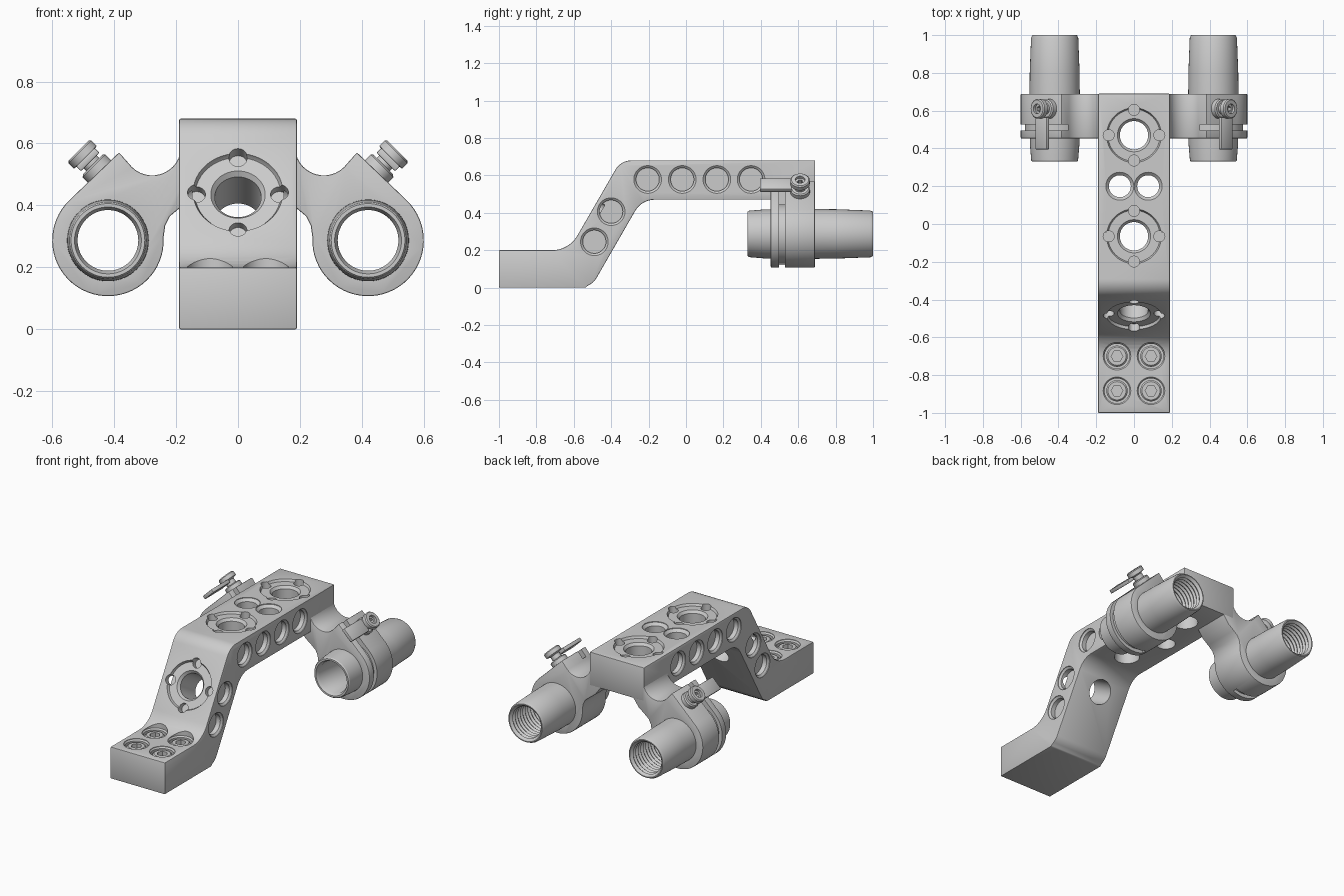
import bpy, bmesh
from math import sin, cos, tan, pi, radians
from mathutils import Vector, Matrix

if "Cube" in bpy.data.objects:
    bpy.data.objects.remove(bpy.data.objects["Cube"])


def finish(bm, name):
    bmesh.ops.remove_doubles(bm, verts=bm.verts, dist=1e-6)
    bmesh.ops.recalc_face_normals(bm, faces=bm.faces)
    me = bpy.data.meshes.new(name)
    bm.to_mesh(me)
    bm.free()
    ob = bpy.data.objects.new(name, me)
    bpy.context.collection.objects.link(ob)
    return ob


def activate(ob):
    bpy.ops.object.select_all(action='DESELECT')
    ob.select_set(True)
    bpy.context.view_layer.objects.active = ob


def prism(name, pts, place, a, b):
    """Extrude a 2D outline; place(u, v, t) gives the 3D point."""
    bm = bmesh.new()
    r0, r1 = ([bm.verts.new(place(u, v, t)) for u, v in pts] for t in (a, b))
    n = len(pts)
    bm.faces.new(r0)
    bm.faces.new(r1[::-1])
    for i in range(n):
        j = (i + 1) % n
        bm.faces.new((r0[i], r0[j], r1[j], r1[i]))
    return finish(bm, name)


def revolve(name, prof, origin, axis, n=48, closed=False):
    """Spin (radius, height) points about an axis."""
    rot = Vector(axis).to_track_quat('Z', 'Y').to_matrix()
    o = Vector(origin)
    bm = bmesh.new()
    rings = []
    for r, h in prof:
        if r == 0:
            rings.append([bm.verts.new(o + rot @ Vector((0, 0, h)))] * n)
        else:
            rings.append([bm.verts.new(o + rot @ Vector((r * cos(2 * pi * k / n), r * sin(2 * pi * k / n), h)))
                          for k in range(n)])
    for i in range(len(rings) - (0 if closed else 1)):
        p, q = rings[i], rings[(i + 1) % len(rings)]
        for k in range(n):
            m = (k + 1) % n
            vs = list(dict.fromkeys((p[k], p[m], q[m], q[k])))
            if len(vs) > 2:
                bm.faces.new(vs)
    return finish(bm, name)


def rod(r, lo, hi, origin, axis, n=32):
    return revolve("cutter", [(0, lo), (r, lo), (r, hi), (0, hi)], origin, axis, n)


def box(name, size, centre, rot=Matrix()):
    bm = bmesh.new()
    bmesh.ops.create_cube(bm, size=1, matrix=Matrix.Translation(centre) @ rot @ Matrix.Diagonal((*size, 1)))
    return finish(bm, name)


def cut(ob, cutter):
    mod = ob.modifiers.new("cut", 'BOOLEAN')
    mod.operation, mod.solver, mod.object = 'DIFFERENCE', 'EXACT', cutter
    activate(ob)
    bpy.ops.object.modifier_apply(modifier=mod.name)
    bpy.data.objects.remove(cutter)


def bevel(ob, width, seg=2):
    mod = ob.modifiers.new("edge", 'BEVEL')
    mod.width, mod.segments, mod.limit_method = width, seg, 'ANGLE'
    mod.angle_limit = radians(40)
    activate(ob)
    bpy.ops.object.modifier_apply(modifier=mod.name)


def smooth(ob):
    activate(ob)
    bpy.ops.object.shade_smooth_by_angle(angle=radians(30))


def mirror(ob):
    mod = ob.modifiers.new("mirror", 'MIRROR')
    mod.use_mirror_merge = False
    smooth(ob)


def fillet(corners, steps=8):
    """Round each (x, y, radius) corner with an arc."""
    out = []
    for i, (x, y, r) in enumerate(corners):
        p = Vector((x, y))
        if r == 0:
            out.append((x, y))
            continue
        d0 = (Vector(corners[i - 1][:2]) - p).normalized()
        d1 = (Vector(corners[(i + 1) % len(corners)][:2]) - p).normalized()
        half = d0.angle(d1) / 2
        c = p + (d0 + d1).normalized() * (r / sin(half))
        a, b = p + d0 * (r / tan(half)) - c, p + d1 * (r / tan(half)) - c
        out += [tuple(c + a.lerp(b, k / steps).normalized() * r) for k in range(steps + 1)]
    return out


# Cranked arm
outline = fillet([(-1, .005, 0), (-.505, .005, .09), (-.237, .47, .12), (.69, .47, 0), (.69, .68, 0),
                  (-.349, .68, .1), (-.626, .2, .155), (-1, .2, 0)])
arm = prism("arm", [(u, max(v, 0) if v > .01 else 0) for u, v in outline], lambda u, v, t: (t, u, v), -.19, .19)
bevel(arm, .005)

# Ported sockets: counterbore, through bore and four pin holes each
for origin, n, side in [((0, .47, .68), (0, 0, 1), (0, 1, 0)),
                        ((0, -.065, .68), (0, 0, 1), (0, 1, 0)),
                        ((0, -.486, .442), (0, -.866, .5), (0, .5, .866))]:
    cut(arm, revolve("cutter", [(0, .1), (.145, .1), (.145, .0), (.138, -.014), (.088, -.014),
                                (.075, -.03), (.075, -.3), (0, -.3)], origin, n))
    for a in range(4):
        d = Vector((cos(a * pi / 2), 0, 0)) + Vector(side) * sin(a * pi / 2)
        cut(arm, rod(.029, -.045, .1, Vector(origin) + d * .134, n, 24))

# Paired through holes, blind side pockets
rim = [(0, .05), (.074, .05), (.074, -.004)]
for s in (-1, 1):
    cut(arm, revolve("cutter", rim + [(.058, -.02), (.058, -.3), (0, -.3)], (s * .075, .2, .68), (0, 0, 1)))
    for y, z in [(-.205, .578), (-.02, .578), (.165, .578), (.348, .578), (-.4, .406), (-.49, .245)]:
        cut(arm, revolve("cutter", rim + [(.062, -.014), (.062, -.042), (0, -.042)], (s * .19, y, z), (s, 0, 0)))

# Mounting screws in the foot
for x in (-.09, .09):
    for y in (-.7, -.883):
        cut(arm, revolve("cutter", [(0, .12), (.073, .12), (.073, -.003), (.066, -.012), (.066, -.08), (0, -.08)],
                         (x, y, .2), (0, 0, 1)))
        screw = revolve("screw", [(0, -.085), (.056, -.085), (.056, -.02), (.048, -.012), (0, -.012)],
                        (x, y, .2), (0, 0, 1))
        cut(screw, rod(.031, -.05, .1, (x, y, .2), (0, 0, 1), 6))
        smooth(screw)
smooth(arm)

# Clamp bracket with slot and bore
CX, CZ = .42, .287
prof = [(CX + .18 * cos(radians(a)), CZ + .18 * sin(radians(a))) for a in range(46, -181, -6)]
prof += [(.24, .30), (.235, .335), (.22, .365), (.19, .39), (.15, .42), (.11, .475), (.11, .6), (.18, .6)]
prof += [(.277 + .093 * cos(radians(a)), .59 + .093 * sin(radians(a))) for a in range(185, 316, 10)]
prof += [(.384, .571)]
clamp = prism("tube_clamp", prof, lambda u, v, t: (u, t, v), .453, .689)
bevel(clamp, .005)
cut(clamp, box("cutter", (.6, .032, 1), (.65, .512, .4)))
cut(clamp, rod(.128, .3, .8, (CX, 0, CZ), (0, 1, 0), 64))
mirror(clamp)
mirror(revolve("slot_collar", [(.128, .485), (.158, .485), (.158, .54), (.128, .54)],
               (CX, 0, CZ), (0, 1, 0), 64, True))

# Threaded tube
tube = [(.108, .33), (.119, .33), (.124, .337), (.131, .42), (.133, .5), (.133, .69), (.132, .8),
        (.125, .985), (.118, 1.0), (.112, 1.0)]
for k in range(12):
    y = .985 - k * .025
    tube += [(.098, y), (.107, y - .0125)]
tube += [(.098, .68), (.098, .35)]
mirror(revolve("threaded_tube", tube, (CX, 0, CZ), (0, 1, 0), 64, True))

# Clamp knob and lever on the sloped shoulder
n = Vector((.707, 0, .707))
base = Vector((.452, .61, .515))
knob = revolve("clamp_knob", [(0, -.03), (.052, -.03), (.052, .018), (.045, .024), (.03, .024), (.03, .05),
                              (.036, .054), (.052, .058), (.052, .082), (.046, .088), (.026, .088),
                              (.026, .072), (0, .072)], base, n, 40)
cut(knob, rod(.016, .05, .2, base, n, 6))
mirror(knob)
lever = box("clamp_lever", (.085, .17, .022), base + n * .047 + Vector((0, -.13, 0)), Matrix.Rotation(radians(45), 4, 'Y'))
bevel(lever, .004)
mirror(lever)
